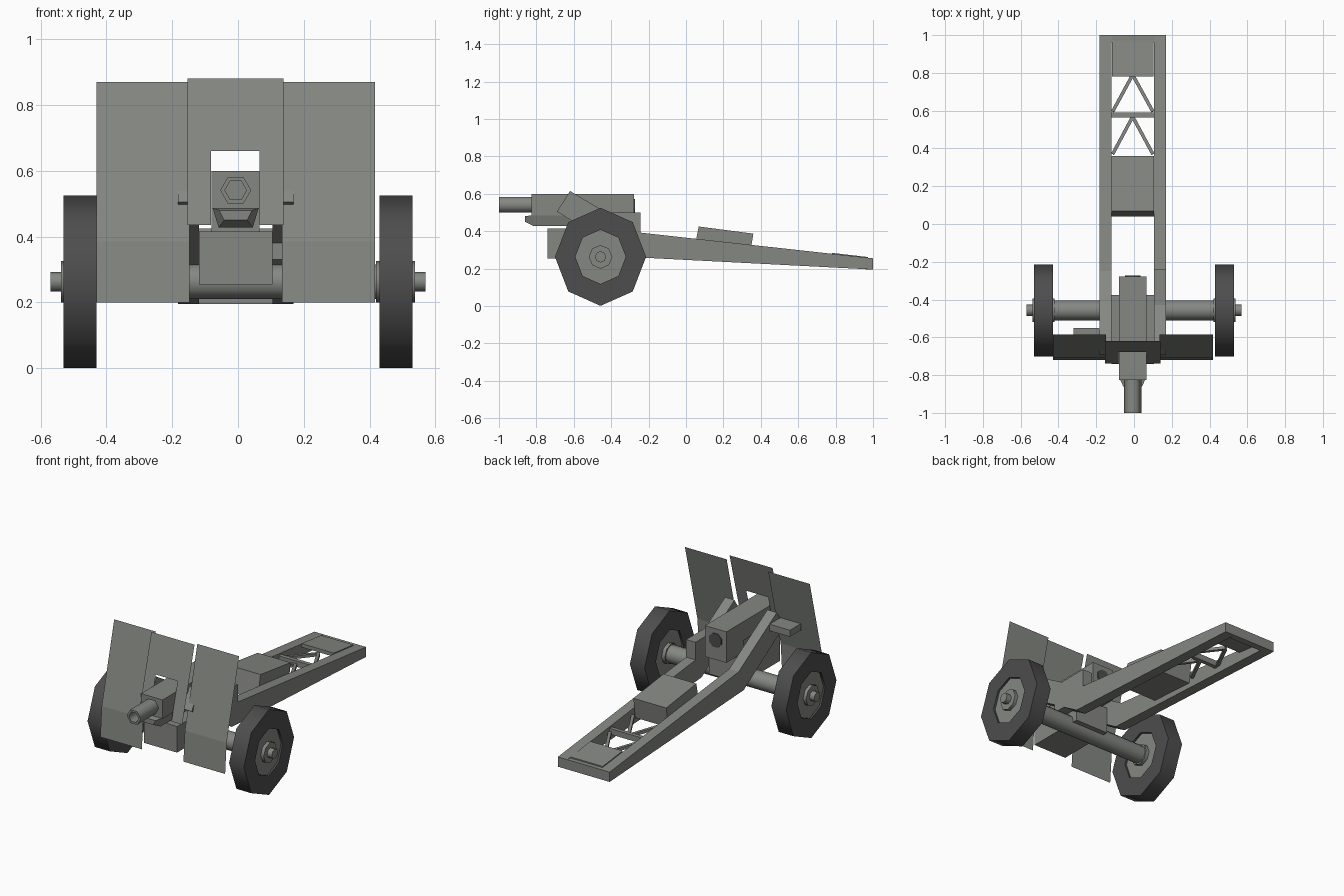
import bpy, bmesh, math
from mathutils import Matrix

if "Cube" in bpy.data.objects:
    bpy.data.objects.remove(bpy.data.objects["Cube"])

def material(name, rgb):
    m = bpy.data.materials.new(name)
    m.diffuse_color = (*rgb, 1)
    m.use_nodes = True
    m.node_tree.nodes["Principled BSDF"].inputs["Base Color"].default_value = m.diffuse_color
    return m

GREY = material("gun grey", (0.235, 0.245, 0.225))
RUBBER = material("tyre rubber", (0.075, 0.075, 0.075))
CX = -0.007  # gun body sits slightly off the centre line

def make(name, bm, mat=GREY, smooth=None):
    bmesh.ops.recalc_face_normals(bm, faces=bm.faces[:])
    me = bpy.data.meshes.new(name)
    bm.to_mesh(me)
    bm.free()
    me.materials.append(mat)
    ob = bpy.data.objects.new(name, me)
    bpy.context.collection.objects.link(ob)
    if smooth:
        bpy.ops.object.select_all(action='DESELECT')
        ob.select_set(True)
        bpy.context.view_layer.objects.active = ob
        bpy.ops.object.shade_smooth_by_angle(angle=math.radians(smooth))
    return ob

def prism(name, x0, x1, profile):
    """Side profile of (y, z) points extruded along x."""
    bm = bmesh.new()
    a = [bm.verts.new((x0, y, z)) for y, z in profile]
    b = [bm.verts.new((x1, y, z)) for y, z in profile]
    n = len(profile)
    bm.faces.new(a)
    bm.faces.new(b)
    for i in range(n):
        bm.faces.new((a[i], a[(i + 1) % n], b[(i + 1) % n], b[i]))
    return make(name, bm)

def box(name, x0, x1, y0, y1, z0, z1):
    return prism(name, x0, x1, [(y0, z0), (y1, z0), (y1, z1), (y0, z1)])

def sheet(name, rects):
    """Thin plates; each is (x0, x1, side line of (y, z) points)."""
    bm = bmesh.new()
    for x0, x1, line in rects:
        rows = [(bm.verts.new((x0, y, z)), bm.verts.new((x1, y, z))) for y, z in line]
        for p, q in zip(rows, rows[1:]):
            bm.faces.new((p[0], p[1], q[1], q[0]))
    bmesh.ops.remove_doubles(bm, verts=bm.verts[:], dist=1e-4)
    return make(name, bm)

def lathe(name, profile, centre, sides, mat=GREY, axis='X', start=0.0, smooth=50, closed=False, squash=1.0):
    """Profile of (position along axis, radius) turned round an axis."""
    bm = bmesh.new()
    rings = []
    for t, r in profile:
        ring = []
        for i in range(sides):
            a = start + 2 * math.pi * i / sides
            u, w = r * math.cos(a), r * math.sin(a)
            co = (t, u * squash, w) if axis == 'X' else (u, t, w)
            ring.append(bm.verts.new([c + d for c, d in zip(centre, co)]))
        rings.append(ring)
    pairs = list(zip(rings, rings[1:]))
    if closed:
        pairs.append((rings[-1], rings[0]))
    else:
        bm.faces.new(rings[0])
        bm.faces.new(rings[-1])
    for p, q in pairs:
        for i in range(sides):
            j = (i + 1) % sides
            bm.faces.new((p[i], p[j], q[j], q[i]))
    return make(name, bm, mat, smooth)

def bar(name, p, q, w, h):
    """Flat brace between two points."""
    bm = bmesh.new()
    dx, dy = q[0] - p[0], q[1] - p[1]
    length = math.hypot(dx, dy)
    ang = math.atan2(dy, dx)
    mid = Matrix.Translation([(a + b) / 2 for a, b in zip(p, q)])
    tilt = Matrix.Rotation(-math.atan2(q[2] - p[2], length), 4, 'Y')
    bmesh.ops.create_cube(bm, size=1, matrix=mid @ Matrix.Rotation(ang, 4, 'Z') @ tilt
                          @ Matrix.Diagonal((length, w, h, 1)))
    return make(name, bm)

# Wheels and hubs
AY, AZ = -0.457, 0.263
for side, s in (("left", -1), ("right", 1)):
    c = (0, AY, AZ)
    lathe(f"{side}_tyre", [(s * .43, .145), (s * .43, .262), (s * .53, .262), (s * .53, .145)],
          c, 8, RUBBER, closed=True, squash=.93)
    lathe(f"{side}_wheel_disc", [(s * .442, .148), (s * .518, .148)], c, 8, squash=.95)
    lathe(f"{side}_hub", [(s * .42, .063), (s * .538, .063)], c, 8)
    lathe(f"{side}_hub_cap", [(s * .53, .03), (s * .57, .03)], c, 8)

# Axle
lathe("axle", [(-.43, .053), (.43, .053)], (0, AY, AZ), 12)

# Trail beams that kick up beside the gun
BEAM = [(1, .255), (-.25, .393), (-.62, .615), (-.69, .505), (-.30, .262), (1, .195)]
for side, x0, x1 in (("left", -.182, -.118), ("right", .105, .169)):
    prism(f"{side}_trail_beam", x0, x1, BEAM)
box("right_beam_block", .105, .169, -.49, -.242, .33, .5)

# Trail fittings: chest, tail plate, end bar, cross bar and braces
X0, X1 = -.118, .105
prism("trail_chest", X0, X1, [(.068, .425), (.36, .387), (.34, .26), (.04, .28)])
prism("tail_plate", X0 + .002, X1 - .002, [(.78, .284), (.972, .262), (.972, .24), (.78, .262)])
box("tail_end_bar", X0, X1, .96, 1, .195, .255)
box("trail_cross_bar", X0, X1, .565, .59, .255, .29)
for n, (y0, y1) in enumerate(((.37, .568), (.595, .79))):
    z = .275 - .02 * n
    for side, x in (("left", X0 + .005), ("right", X1 - .005)):
        bar(f"{side}_trail_brace_{n + 1}", (x, y0, z + .01), (CX, y1, z - .01), .018, .018)

# Carriage box between the beams
box("carriage_box", X0, X1, -.74, -.375, .255, .415)

# Gun body, recoil housing and barrel
box("gun_body", -.08, .066, -.825, -.277, .485, .6)
box("breech_block", -.08, .066, -.45, -.277, .41, .486)
bm = bmesh.new()
rows = []
for y, hw_top, hw_bot, zt, zb in ((-.86, .05, .035, .48, .45), (-.815, .07, .052, .487, .428),
                                 (-.45, .07, .052, .487, .428)):
    rows.append([bm.verts.new((CX + x, y, z)) for x, z in
                 ((-hw_top, zt), (-hw_bot, zb), (hw_bot, zb), (hw_top, zt))])
for p, q in zip(rows, rows[1:]):
    for i in range(4):
        j = (i + 1) % 4
        bm.faces.new((p[i], p[j], q[j], q[i]))
bm.faces.new(rows[0])
bm.faces.new(rows[-1])
make("recoil_housing", bm)
lathe("barrel", [(-.8, .047), (-1, .047), (-1, .033), (-.9, .033)], (CX, 0, .541), 6, axis='Y', smooth=62)
lathe("breech_opening", [(-.28, .045), (-.272, .045)], (CX, 0, .53), 8, RUBBER, axis='Y', start=math.pi / 8)

# Gunner's box beside the left beam
box("side_sight_box", -.32, -.18, -.655, -.55, .53, .57)

# Shield: leaning centre plate with a gun window, and two bent side plates
def centre(z):
    return (-.62 - (.88 - z) * .267, z)

sheet("centre_shield", [(-.153, -.082, [centre(.435), centre(.66), centre(.88)]),
                        (-.082, .066, [centre(.66), centre(.88)]),
                        (.066, .139, [centre(.435), centre(.66), centre(.88)])])
SIDE = [(-.72, .2), (-.706, .385), (-.585, .87)]
sheet("left_shield", [(-.43, -.148, SIDE)])
sheet("right_shield", [(.134, .417, SIDE)])
